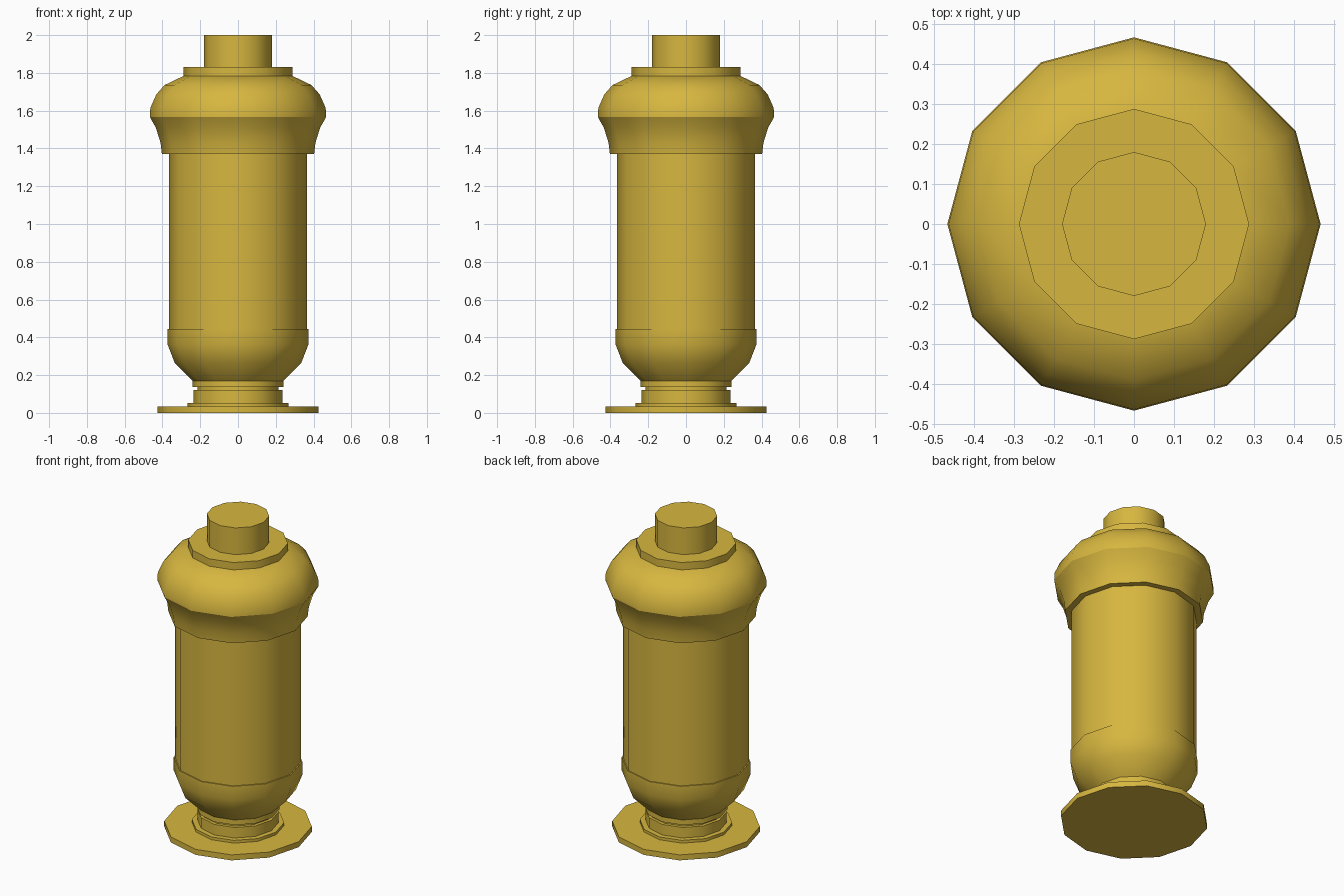
import bpy, bmesh, math

if "Cube" in bpy.data.objects:
    bpy.data.objects.remove(bpy.data.objects["Cube"])

SIDES = 12
brass = bpy.data.materials.new("brass")
brass.diffuse_color = (0.68, 0.47, 0.05, 1)
brass.use_nodes = True
brass.node_tree.nodes["Principled BSDF"].inputs["Base Color"].default_value = brass.diffuse_color


def lathe(name, profile):
    """Revolve (radius, z) points, listed bottom to top, into a capped solid."""
    bm = bmesh.new()
    rings = []
    for r, z in profile:
        rings.append([bm.verts.new((r * math.cos(2 * math.pi * i / SIDES),
                                    r * math.sin(2 * math.pi * i / SIDES), z))
                      for i in range(SIDES)])
    for low, high in zip(rings, rings[1:]):
        for i in range(SIDES):
            j = (i + 1) % SIDES
            bm.faces.new((low[i], low[j], high[j], high[i]))
    bm.faces.new(rings[0][::-1])
    bm.faces.new(rings[-1])
    mesh = bpy.data.meshes.new(name)
    bm.to_mesh(mesh)
    bm.free()
    mesh.materials.append(brass)
    ob = bpy.data.objects.new(name, mesh)
    bpy.context.collection.objects.link(ob)
    bpy.ops.object.select_all(action='DESELECT')
    ob.select_set(True)
    bpy.context.view_layer.objects.active = ob
    bpy.ops.object.shade_smooth_by_angle(angle=math.radians(40))


# Foot
lathe("base_plate", [(0.427, 0), (0.427, 0.035)])
lathe("base_step", [(0.267, 0.035), (0.267, 0.053)])
lathe("neck", [(0.235, 0.053), (0.235, 0.12)])
lathe("neck_groove", [(0.215, 0.12), (0.215, 0.138)])
lathe("neck_ring", [(0.24, 0.138), (0.24, 0.17)])

# Body
lathe("lower_cup", [(0.24, 0.17), (0.335, 0.265), (0.372, 0.36), (0.372, 0.445)])
lathe("barrel", [(0.365, 0.445), (0.365, 1.37)])

# Flared collar and rounded shoulder
lathe("collar", [(0.403, 1.37), (0.41, 1.43), (0.435, 1.51), (0.467, 1.567)])
lathe("shoulder", [(0.467, 1.567), (0.464, 1.615), (0.433, 1.685),
                   (0.39, 1.735), (0.29, 1.783)])

# Top
lathe("top_flange", [(0.288, 1.783), (0.288, 1.83)])
lathe("top_stem", [(0.18, 1.83), (0.18, 2.0)])
